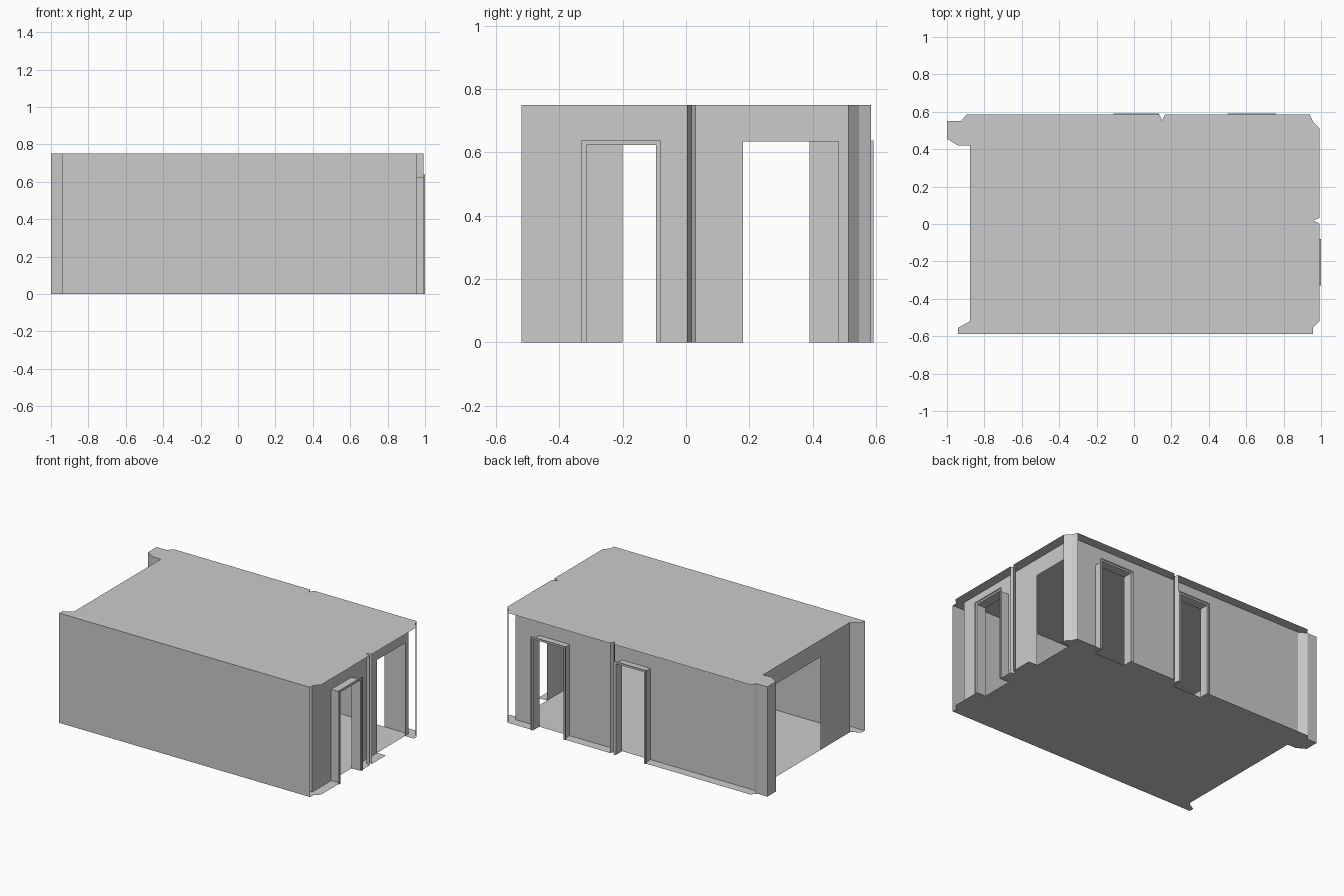
import bpy

if "Cube" in bpy.data.objects:
    bpy.data.objects.remove(bpy.data.objects["Cube"])

H = 0.75          # ceiling height
WX, WY = 0.925, 0.52    # right / back wall planes
LX = -0.877             # left wall plane
EX, EY = 0.992, 0.585   # outer edges of floor and ceiling


def mesh(name, verts, faces):
    me = bpy.data.meshes.new(name)
    me.from_pydata(verts, [], faces)
    me.update()
    ob = bpy.data.objects.new(name, me)
    bpy.context.collection.objects.link(ob)
    return ob


def slab(name, outline, z):
    # flat sheet from an outline
    return mesh(name, [(x, y, z) for x, y in outline], [range(len(outline))])


def strip(name, path):
    # full-height sheet along a plan path
    n = len(path)
    verts = [(x, y, 0) for x, y in path] + [(x, y, H) for x, y in path]
    return mesh(name, verts, [(i, i + 1, n + i + 1, n + i) for i in range(n - 1)])


def wall(name, place, start, end, doors):
    # sheet with doorways (from, to, height); place maps (u, depth, z) to 3D
    verts, faces = [], []

    def quad(a, b, z0, z1):
        k = len(verts)
        verts.extend(place(u, 0, z) for u, z in ((a, z0), (b, z0), (b, z1), (a, z1)))
        faces.append((k, k + 1, k + 2, k + 3))
    u = start
    for a, b, top in doors:
        quad(u, a, 0, H)
        quad(a, b, top, H)
        u = b
    quad(u, end, 0, H)
    return mesh(name, verts, faces)


def frame(name, place, a, b, depth):
    # jamb sleeve ending in a stepped casing, swept round the doorway: (inset, depth)
    top = 0.638
    section = [(0.015, 0), (0.015, depth - 0.008), (0, depth - 0.008), (0, depth),
               (0.007, depth), (0.007, depth - 0.004), (0.015, depth - 0.004)]
    verts, faces = [], []
    for i, d in section:
        verts += [place(u, d, z) for u, z in
                  ((a + i, 0), (a + i, top - i), (b - i, top - i), (b - i, 0))]
    for s in range(len(section) - 1):
        for k in range(3):
            q = s * 4 + k
            faces.append((q, q + 1, q + 5, q + 4))
    return mesh(name, verts, faces)


def on_right(u, d, z):
    return (WX + d, u, z)


def on_back(u, d, z):
    return (u, WY + d, z)


# Plan outline pieces shared by the floor, ceiling and full-height corner walls
front = [(-0.94, -0.588), (0.957, -0.588)]
front_right = [(0.957, -0.555), (EX, -0.52)]
right_groove = [(EX, 0.003), (0.957, 0.018), (EX, 0.032)]
back_right = [(EX, 0.512), (0.957, 0.547), (0.94, EY)]
back_groove = [(0.166, EY), (0.15, 0.553), (0.136, EY)]
column = [(-0.925, 0.55), (-1, 0.55), (-1, 0.455), (-0.94, 0.42), (LX, 0.42)]
front_left = [(LX, -0.52), (-0.94, -0.555)]


def notch_right(a, b):
    return [(EX, a), (WX, a), (WX, b), (EX, b)]


def notch_back(a, b):
    return [(b, EY), (b, WY), (a, WY), (a, EY)]


# Ceiling, and floor cut back at the doorways
slab("ceiling", front + front_right + right_groove + back_right + back_groove
     + [(-0.895, EY)] + column + front_left, H)
slab("floor", front + front_right + notch_right(-0.315, -0.095) + right_groove
     + notch_right(0.18, 0.482) + back_right + notch_back(0.515, 0.745) + back_groove
     + notch_back(-0.095, 0.119) + [(-0.895, EY)] + column + front_left, 0)

# Plain walls, corners and grooves
strip("front_outer_wall", front)
strip("front_inner_wall", [(LX, -0.52), (WX, -0.52)])
strip("right_groove", right_groove)
strip("back_groove", back_groove)
strip("back_right_corner", back_right)
strip("corner_column", [(LX, WY)] + column)

# Walls with doorways
wall("right_wall", on_right, -0.52, WY, [(-0.315, -0.095, 0.623), (0.18, 0.482, 0.635)])
wall("back_wall", on_back, LX, WX, [(-0.095, 0.119, 0.623), (0.515, 0.745, 0.623)])
wall("left_wall", lambda u, d, z: (LX, u, z), -0.52, WY, [(-0.2, 0.39, 0.635)])

# Door casings
frame("right_door_frame", on_right, -0.33, -0.08, 1.0 - WX)
for i, (a, b) in enumerate([(-0.11, 0.134), (0.5, 0.76)]):
    frame("back_door_frame_%d" % (i + 1), on_back, a, b, 0.592 - WY)
